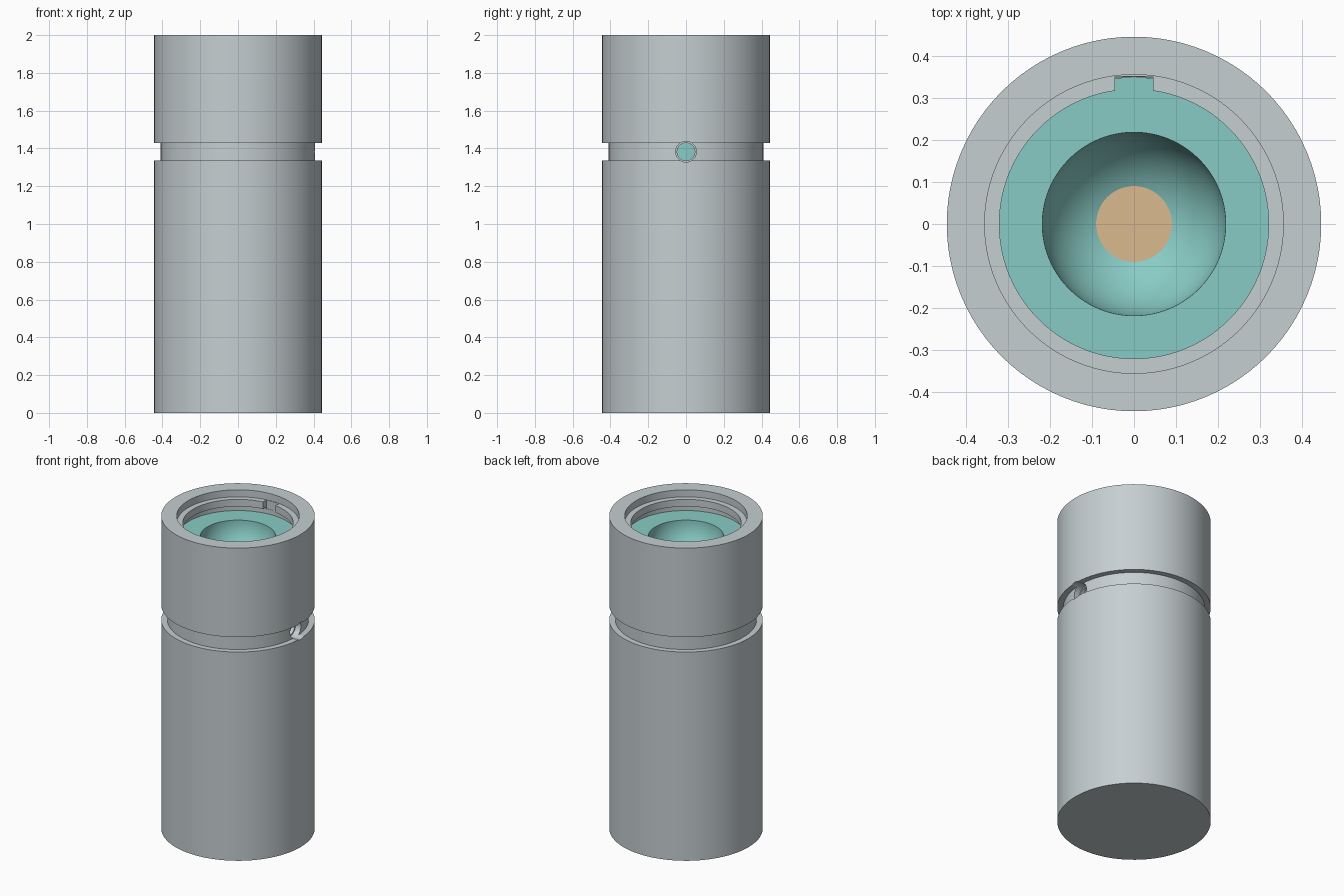
import bpy, bmesh, math
from mathutils import Matrix

if "Cube" in bpy.data.objects:
    bpy.data.objects.remove(bpy.data.objects["Cube"], do_unlink=True)

SEGMENTS = 96


def material(name, rgb):
    mat = bpy.data.materials.new(name)
    mat.use_nodes = True
    mat.diffuse_color = (*rgb, 1)
    mat.node_tree.nodes["Principled BSDF"].inputs["Base Color"].default_value = (*rgb, 1)
    return mat


def add_object(name, bm, mat=None):
    bmesh.ops.recalc_face_normals(bm, faces=bm.faces[:])
    mesh = bpy.data.meshes.new(name)
    bm.to_mesh(mesh)
    bm.free()
    if mat:
        mesh.materials.append(mat)
    obj = bpy.data.objects.new(name, mesh)
    bpy.context.collection.objects.link(obj)
    return obj


def lathe(name, profile, mat):
    """Turn a (radius, height) profile around the z axis."""
    bm = bmesh.new()
    verts = [bm.verts.new((r, 0, z)) for r, z in profile]
    edges = [bm.edges.new(pair) for pair in zip(verts, verts[1:])]
    bmesh.ops.spin(bm, geom=verts + edges, cent=(0, 0, 0), axis=(0, 0, 1),
                   angle=math.tau, steps=SEGMENTS)
    bmesh.ops.remove_doubles(bm, verts=bm.verts[:], dist=1e-5)
    return add_object(name, bm, mat)


def select_only(obj):
    bpy.ops.object.select_all(action="DESELECT")
    obj.select_set(True)
    bpy.context.view_layer.objects.active = obj


def cut(target, cutter):
    cutter.hide_render = True
    mod = target.modifiers.new("cut", "BOOLEAN")
    mod.operation = "DIFFERENCE"
    mod.solver = "EXACT"
    mod.object = cutter
    select_only(target)
    bpy.ops.object.modifier_apply(modifier=mod.name)
    bpy.data.objects.remove(cutter, do_unlink=True)


def side_drill(radius, x_start, x_end):
    """Cylinder along x at the height of the outer groove."""
    bm = bmesh.new()
    place = (Matrix.Translation(((x_start + x_end) / 2, 0, GROOVE_MID))
             @ Matrix.Rotation(math.pi / 2, 4, "Y"))
    bmesh.ops.create_cone(bm, cap_ends=True, segments=32, radius1=radius, radius2=radius,
                          depth=x_end - x_start, matrix=place)
    return add_object("drill", bm)


gray = material("light gray", (0.56, 0.62, 0.64))
teal = material("teal", (0.25, 0.60, 0.56))
tan = material("tan", (0.70, 0.49, 0.27))

OUTER, BORE = 0.445, 0.35
GROOVE_LOW, GROOVE_HIGH = 1.335, 1.43
GROOVE_MID = (GROOVE_LOW + GROOVE_HIGH) / 2
FLOOR, INSERT_TOP = 1.2, 1.87
LIP_LOW, LIP_HIGH = 1.91, 1.955

# Body: closed tube with an outer groove and a retaining lip inside the mouth
body = lathe("body", [
    (0, 0), (OUTER, 0), (OUTER, GROOVE_LOW), (0.41, GROOVE_LOW),
    (0.41, GROOVE_HIGH), (OUTER, GROOVE_HIGH), (OUTER, 2), (0.355, 2),
    (0.355, LIP_HIGH), (0.32, LIP_HIGH), (0.32, LIP_LOW), (BORE, LIP_LOW),
    (BORE, FLOOR), (0, FLOOR)], gray)

# Stepped side hole through the groove
cut(body, side_drill(0.055, 0.37, 0.6))
cut(body, side_drill(0.047, 0.3, 0.5))

# Keyway notch at the back of the lip
bm = bmesh.new()
bmesh.ops.create_cube(bm, size=1, matrix=Matrix.Translation((0, 0.311, 1.935))
                      @ Matrix.Diagonal((0.09, 0.08, 0.07, 1)))
cut(body, add_object("notch_cutter", bm))

# Insert: solid plug with a round bowl
BOWL, CORE = 0.218, 0.09
start = math.asin(CORE / BOWL)
bowl = []
for i in range(25):
    a = start + (math.pi / 2 - start) * i / 24
    bowl.append((BOWL * math.sin(a), INSERT_TOP - BOWL * math.cos(a)))
core_top = bowl[0][1]
insert = lathe("insert", [(0, core_top - 0.01), (CORE, core_top - 0.01)] + bowl
               + [(BORE - 0.001, INSERT_TOP), (BORE - 0.001, FLOOR + 0.001),
                  (0, FLOOR + 0.001)], teal)

# Core disc at the bottom of the bowl
core = lathe("core_disc", [(0, core_top - 0.008), (CORE, core_top - 0.008),
                           (CORE, core_top), (0, core_top)], tan)

for part in (body, insert, core):
    select_only(part)
    bpy.ops.object.shade_smooth_by_angle(angle=math.radians(30))
